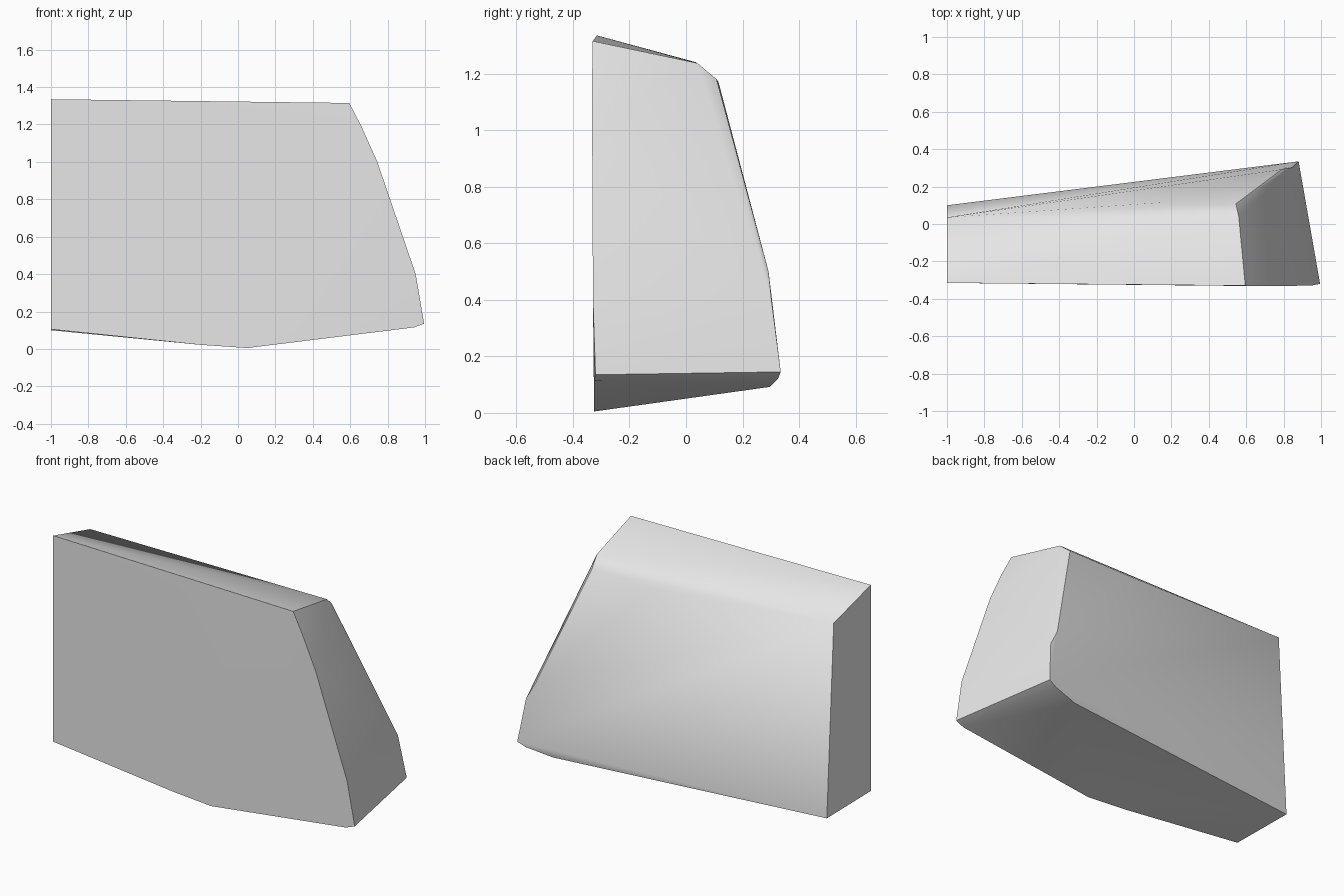
import bpy, bmesh, math

old = bpy.data.objects.get("Cube")
if old:
    bpy.data.objects.remove(old, do_unlink=True)

# Flat front outline, clockwise from the upper left: (x, y, z)
front_outline = [
    (-1.0, -0.315, 1.335), (0.595, -0.33, 1.315), (0.66, -0.332, 1.19),
    (0.745, -0.332, 1.0), (0.95, -0.329, 0.4), (0.995, -0.32, 0.135),
    (0.94, -0.325, 0.115), (0.05, -0.325, 0.005), (-0.2, -0.322, 0.022),
    (-1.0, -0.315, 0.105),
]
# Leaning back wall: top edge, bevelled upper corner, right edge, bottom edge
back_outline = [
    (-1.0, 0.035, 1.24), (0.15, 0.115, 1.17), (0.56, 0.04, 1.237),
    (0.545, 0.108, 1.18), (0.79, 0.292, 0.5), (0.845, 0.302, 0.4),
    (0.88, 0.335, 0.145), (0.83, 0.326, 0.122), (0.67, 0.297, 0.092),
    (-1.0, 0.1, 0.1),
]

# Solid chipped block enclosed by the two outlines
bm = bmesh.new()
for p in front_outline + back_outline:
    bm.verts.new(p)
bmesh.ops.convex_hull(bm, input=bm.verts[:])
bmesh.ops.delete(bm, geom=[v for v in bm.verts if not v.link_faces], context='VERTS')
bmesh.ops.recalc_face_normals(bm, faces=bm.faces[:])
mesh = bpy.data.meshes.new("stone_block")
bm.to_mesh(mesh)
bm.free()

block = bpy.data.objects.new("stone_block", mesh)
bpy.context.collection.objects.link(block)

# Single plain grey
grey = bpy.data.materials.new("light_grey")
grey.use_nodes = True
colour = (0.8, 0.8, 0.8, 1.0)
grey.diffuse_color = colour
for node in grey.node_tree.nodes:
    if node.type == 'BSDF_PRINCIPLED':
        node.inputs["Base Color"].default_value = colour
mesh.materials.append(grey)

# Smooth the gentle bends, keep the main edges crisp
bpy.ops.object.select_all(action='DESELECT')
block.select_set(True)
bpy.context.view_layer.objects.active = block
bpy.ops.object.shade_smooth_by_angle(angle=math.radians(35))
